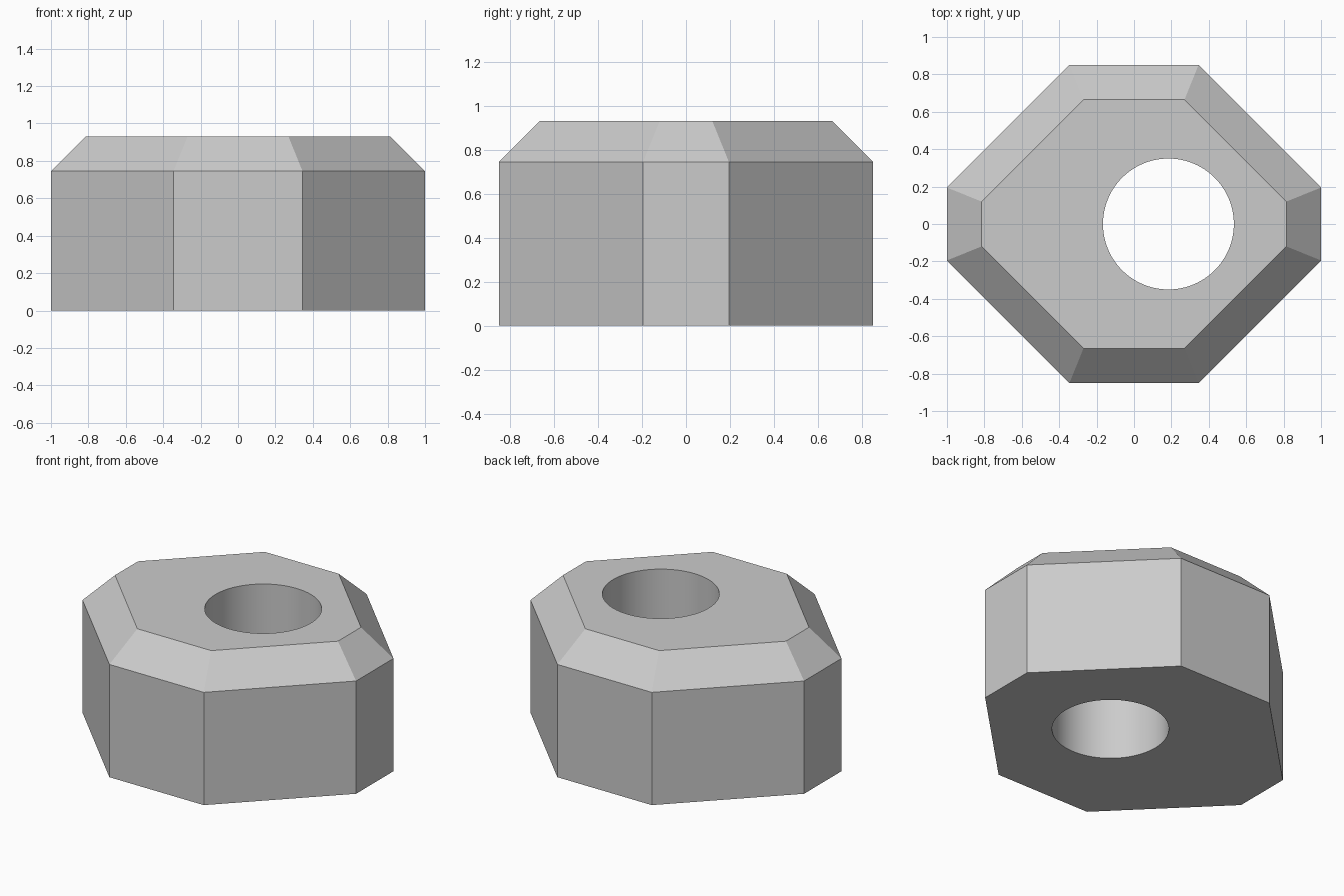
import bpy
import bmesh
import math

cube = bpy.data.objects.get("Cube")
if cube:
    bpy.data.objects.remove(cube, do_unlink=True)

grey = bpy.data.materials.new("light grey")
grey.use_nodes = True
colour = (0.6, 0.6, 0.6, 1)
grey.diffuse_color = colour
grey.node_tree.nodes["Principled BSDF"].inputs["Base Color"].default_value = colour


def octagon(bm, x, y, short_x, short_y, z):
    """Ring of a rectangle with its four corners cut, anticlockwise."""
    points = [(x, -short_y), (x, short_y), (short_x, y), (-short_x, y),
              (-x, short_y), (-x, -short_y), (-short_x, -y), (short_x, -y)]
    return [bm.verts.new((px, py, z)) for px, py in points]


# Eight-sided block with a sloped upper edge
bm = bmesh.new()
rings = [octagon(bm, 1, 0.85, 0.345, 0.195, 0),
         octagon(bm, 1, 0.85, 0.345, 0.195, 0.745),
         octagon(bm, 0.815, 0.665, 0.27, 0.12, 0.93)]
bm.faces.new(reversed(rings[0]))
bm.faces.new(rings[-1])
for low, high in zip(rings, rings[1:]):
    for i in range(8):
        j = (i + 1) % 8
        bm.faces.new((low[i], low[j], high[j], high[i]))
mesh = bpy.data.meshes.new("block")
bm.to_mesh(mesh)
bm.free()
mesh.materials.append(grey)
block = bpy.data.objects.new("block", mesh)
bpy.context.collection.objects.link(block)

# Off-centre round bore through the full height
bpy.ops.mesh.primitive_cylinder_add(vertices=96, radius=0.35, depth=2,
                                    location=(0.184, 0, 0.5))
cutter = bpy.context.object
cutter.name = "bore_cutter"
cutter.hide_render = True
cutter.data.materials.append(grey)

bore = block.modifiers.new("bore", "BOOLEAN")
bore.operation = "DIFFERENCE"
bore.solver = "EXACT"
bore.object = cutter

bpy.ops.object.select_all(action="DESELECT")
block.select_set(True)
bpy.context.view_layer.objects.active = block
bpy.ops.object.modifier_apply(modifier=bore.name)
bpy.data.objects.remove(cutter, do_unlink=True)

# Smooth bore wall, crisp block edges
bpy.ops.object.shade_smooth_by_angle(angle=math.radians(20))
